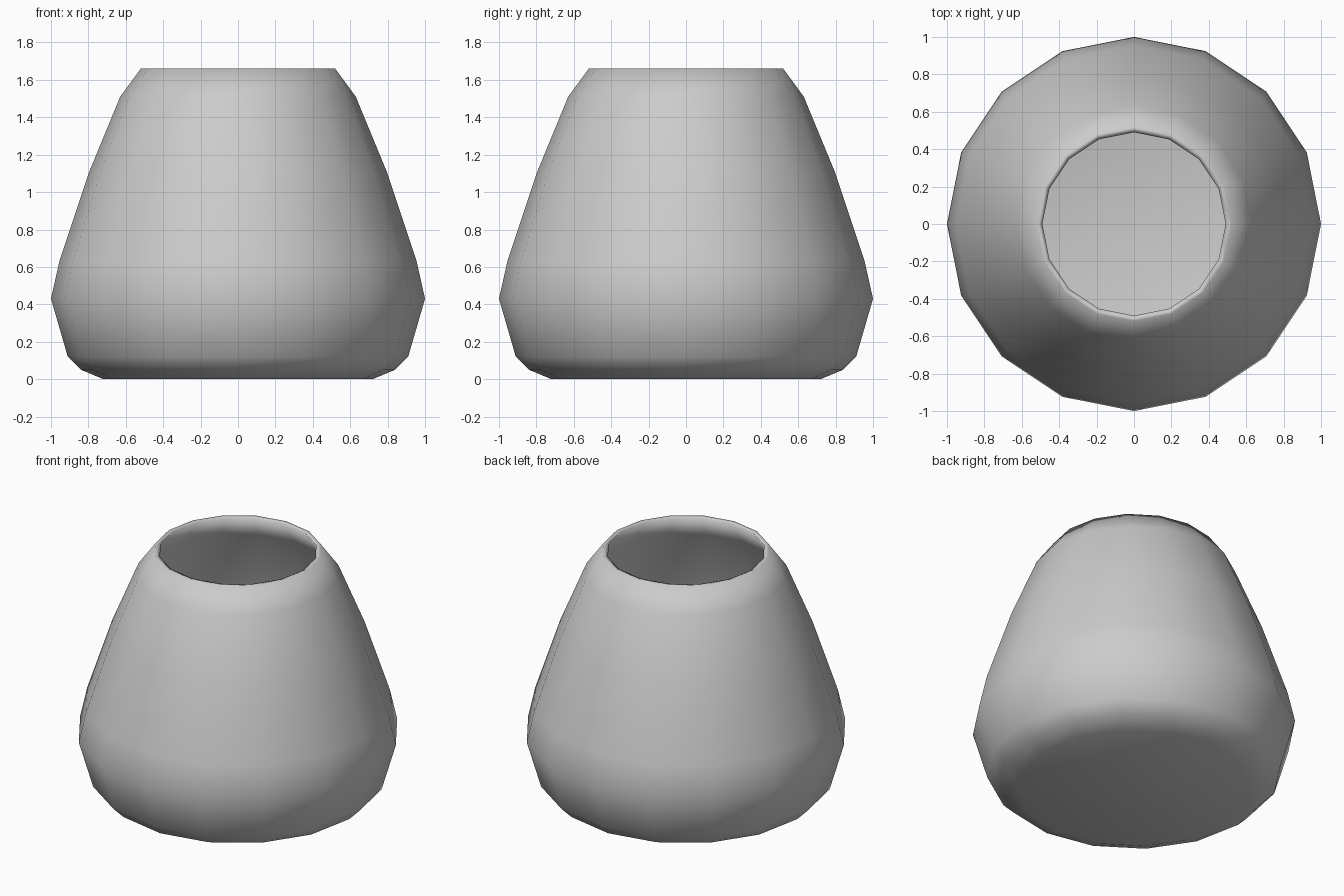
import bpy, bmesh
from math import cos, sin, pi

if "Cube" in bpy.data.objects:
    bpy.data.objects.remove(bpy.data.objects["Cube"])

SIDES = 16

# Profile: outside from base to rim, then the inner wall down to the floor
profile = [
    (0.72, 0.0), (0.84, 0.05), (0.91, 0.12), (1.0, 0.43), (0.955, 0.63),
    (0.795, 1.11), (0.63, 1.51), (0.52, 1.66),
    (0.49, 1.655), (0.59, 1.50), (0.755, 1.10), (0.915, 0.62),
    (0.955, 0.43), (0.87, 0.14), (0.81, 0.085), (0.70, 0.04),
]

bm = bmesh.new()
rings = [[bm.verts.new((r * cos(2 * pi * i / SIDES), r * sin(2 * pi * i / SIDES), z))
          for i in range(SIDES)] for r, z in profile]

# Walls
for a, b in zip(rings, rings[1:]):
    for i in range(SIDES):
        j = (i + 1) % SIDES
        bm.faces.new((a[i], a[j], b[j], b[i]))

# Underside and inner floor
bm.faces.new(list(reversed(rings[0])))
bm.faces.new(rings[-1])

for f in bm.faces:
    f.smooth = True
mesh = bpy.data.meshes.new("pot")
bm.to_mesh(mesh)
bm.free()
pot = bpy.data.objects.new("pot", mesh)
bpy.context.collection.objects.link(pot)
